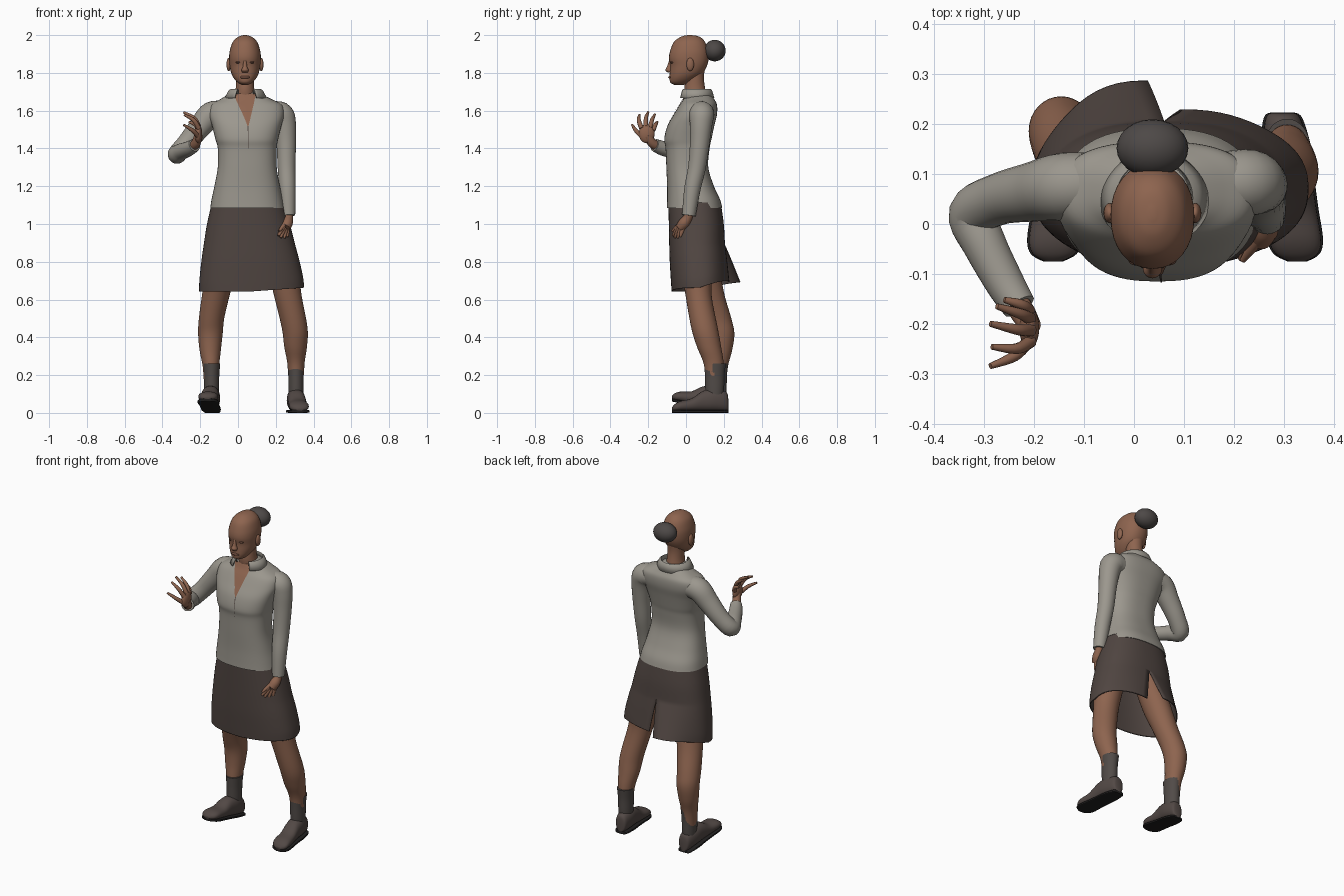
import bpy, bmesh, math
from mathutils import Vector
from mathutils.bvhtree import BVHTree

if "Cube" in bpy.data.objects:
    bpy.data.objects.remove(bpy.data.objects["Cube"])

CX = 0.037  # head centre line


def material(name, r, g, b):
    m = bpy.data.materials.new(name)
    m.diffuse_color = (r, g, b, 1)
    m.use_nodes = True
    m.node_tree.nodes["Principled BSDF"].inputs["Base Color"].default_value = m.diffuse_color
    return m


SKIN = material("brown_skin", 0.27, 0.128, 0.078)
DARK_SKIN = material("dark_skin", 0.17, 0.078, 0.052)
SHIRT = material("grey_shirt", 0.33, 0.31, 0.27)
SKIRT = material("dark_brown_skirt", 0.08, 0.06, 0.053)
HAIR = material("charcoal_hair", 0.075, 0.066, 0.063)
SOCK = material("dark_sock", 0.082, 0.07, 0.064)
SHOE = material("dark_shoe", 0.085, 0.066, 0.06)
SOLE = material("black_sole", 0.015, 0.014, 0.014)


def smooth(rows, k=5):
    """Catmull-Rom resampling of number rows."""
    out = []
    for i in range(len(rows) - 1):
        a, b, c, d = (rows[max(0, min(len(rows) - 1, j))] for j in (i - 1, i, i + 1, i + 2))
        for s in range(k):
            t = s / k
            out.append([0.5 * (2 * q + (r - p) * t + (2 * p - 5 * q + 4 * r - w) * t * t
                               + (3 * q - p - 3 * r + w) * t ** 3)
                        for p, q, r, w in zip(a, b, c, d)])
    return out + [list(rows[-1])]


def skin_rings(name, rings, mat, closed=True, caps=True):
    """Bridge a list of point rings into one surface."""
    bm = bmesh.new()
    vs = [[bm.verts.new(p) for p in r] for r in rings]
    n = len(vs[0])
    for a, b in zip(vs, vs[1:]):
        for i in range(n if closed else n - 1):
            j = (i + 1) % n
            bm.faces.new((a[i], a[j], b[j], b[i]))
    if caps:
        bm.faces.new(vs[0])
        bm.faces.new(vs[-1])
    bmesh.ops.remove_doubles(bm, verts=bm.verts, dist=1e-5)
    bmesh.ops.recalc_face_normals(bm, faces=bm.faces)
    me = bpy.data.meshes.new(name)
    bm.to_mesh(me)
    bm.free()
    me.materials.append(mat)
    ob = bpy.data.objects.new(name, me)
    bpy.context.collection.objects.link(ob)
    return ob


def oval(a, p=2.0):
    c, s = math.cos(a), math.sin(a)
    return (math.copysign(abs(c) ** (2 / p), c), math.copysign(abs(s) ** (2 / p), s))


def angles(n):
    return [2 * math.pi * i / n for i in range(n)]


def loft(name, rows, mat, p=2.0, n=32):
    """Rows: z, x centre, y centre, x radius, y radius."""
    return skin_rings(name, [[(cx + rx * u, cy + ry * v, z) for u, v in (oval(a, p) for a in angles(n))]
                             for z, cx, cy, rx, ry in smooth(rows)], mat)


def box_rows(rows):
    """z, x0, x1, y0, y1 -> centre and radius rows."""
    return [(z, (a + b) / 2, (c + d) / 2, (b - a) / 2, (d - c) / 2) for z, a, b, c, d in rows]


def tube(name, rows, mat, n=16, k=5):
    """Rows: x, y, z, radius along a bending path."""
    pts = smooth(rows, k)
    pos = [Vector(p[:3]) for p in pts]
    rings, side = [], None
    for i, p in enumerate(pts):
        d = (pos[min(i + 1, len(pos) - 1)] - pos[max(i - 1, 0)]).normalized()
        side = d.orthogonal() if side is None else side - d * side.dot(d)
        side.normalize()
        up = d.cross(side)
        rings.append([pos[i] + p[3] * (side * math.cos(a) + up * math.sin(a)) for a in angles(n)])
    return skin_rings(name, rings, mat)


def ball(name, loc, size, mat):
    bm = bmesh.new()
    bmesh.ops.create_uvsphere(bm, u_segments=24, v_segments=14, radius=1)
    for v in bm.verts:
        v.co = Vector(loc) + Vector(v.co[i] * size[i] for i in range(3))
    me = bpy.data.meshes.new(name)
    bm.to_mesh(me)
    bm.free()
    me.materials.append(mat)
    ob = bpy.data.objects.new(name, me)
    bpy.context.collection.objects.link(ob)


# Head: z, half width, front y, back y
head = [(2.0, .006, .01, .03), (1.992, .034, -.025, .07), (1.965, .064, -.063, .1), (1.92, .08, -.083, .117),
        (1.88, .084, -.09, .12), (1.84, .081, -.084, .112), (1.80, .073, -.086, .09), (1.77, .058, -.087, .055),
        (1.748, .038, -.082, .02), (1.736, .016, -.06, -.01)]
loft("head", box_rows([(z, CX - w, CX + w, f, b) for z, w, f, b in head]), SKIN, 2.15)
loft("nose", [(1.87, CX, -.078, .008, .01), (1.835, CX, -.086, .011, .014), (1.815, CX, -.09, .019, .019),
              (1.802, CX, -.084, .014, .013)], SKIN, n=16)
ball("lips", (CX, -.079, 1.777), (.027, .015, .009), DARK_SKIN)
for s, tag in ((-1, "right"), (1, "left")):
    ball(tag + "_eye", (CX + s * .034, -.07, 1.856), (.015, .013, .007), DARK_SKIN)
    ball(tag + "_ear", (CX + s * .086, .022, 1.845), (.012, .02, .035), SKIN)
ball("hair_bun", (CX, .152, 1.918), (.072, .058, .057), HAIR)
loft("neck", [(1.83, CX, .05, .05, .05), (1.77, CX, .047, .047, .048), (1.71, CX, .047, .05, .056),
              (1.64, CX, .06, .066, .06)], SKIN)

# Shirt body
torso = loft("shirt_body", box_rows([
    (1.085, -.147, .247, -.101, .192), (1.13, -.14, .238, -.1, .18), (1.2, -.125, .222, -.1, .148),
    (1.3, -.107, .205, -.104, .118), (1.4, -.107, .205, -.108, .125), (1.45, -.12, .213, -.115, .135),
    (1.52, -.137, .23, -.098, .15), (1.58, -.155, .245, -.065, .164), (1.63, -.145, .235, -.035, .164),
    (1.66, -.095, .18, -.014, .15), (1.69, -.045, .118, 0, .128), (1.705, -.02, .09, .01, .11)]),
    SHIRT, 2.5, 64)

# Open neckline and placket, laid on the shirt front
tree = BVHTree.FromPolygons([v.co for v in torso.data.vertices], [p.vertices[:] for p in torso.data.polygons])


def front_plate(name, rows, mat, lift, steps=8):
    """Rows: z, left x, right x, projected onto the shirt."""
    grid = []
    for z, a, b in smooth(rows, 6):
        line = []
        for i in range(steps + 1):
            x = a + (b - a) * i / steps
            hit = tree.ray_cast(Vector((x, -1, z)), Vector((0, 1, 0)))[0]
            line.append((x, (hit.y if hit else 0) - lift, z))
        grid.append(line)
    skin_rings(name, grid, mat, closed=False, caps=False)


front_plate("neckline", [(1.69, -.025, .095), (1.63, .002, .082), (1.57, .03, .068), (1.52, .05, .056)], SKIN, .004)
front_plate("placket_seam", [(1.52, .05, .055), (1.46, .053, .056), (1.4, .053, .055)], SKIRT, .002, 2)

# Folded collar, open at the front
collar = []
for rx, ry, z in ((.07, .072, 1.69), (.077, .078, 1.716), (.09, .086, 1.708), (.112, .098, 1.668)):
    row = []
    for i in range(37):
        a = math.radians(-58 + 296 * i / 36)
        row.append((CX + .004 + rx * math.cos(a), .052 + ry * math.sin(a), z))
    collar.append(row)
skin_rings("collar", collar, SHIRT, closed=False, caps=False).modifiers.new("cloth", "SOLIDIFY").thickness = .006

# Sleeves
tube("left_sleeve", [(.16, .082, 1.585, .06), (.225, .083, 1.58, .067), (.247, .08, 1.53, .06),
                     (.255, .073, 1.43, .052), (.257, .058, 1.3, .047), (.262, .033, 1.18, .043),
                     (.267, .015, 1.045, .036)], SHIRT, 24)
tube("right_sleeve", [(-.07, .08, 1.585, .062), (-.14, .075, 1.58, .068), (-.2, .065, 1.515, .06),
                      (-.27, .05, 1.43, .052), (-.322, .02, 1.37, .05), (-.3, -.04, 1.383, .044),
                      (-.258, -.12, 1.4, .039), (-.23, -.165, 1.418, .034)], SHIRT, 24)

# Raised hand
tube("right_wrist", [(-.24, -.15, 1.41, .026), (-.222, -.18, 1.43, .025), (-.208, -.205, 1.47, .022)], SKIN)
ball("right_palm", (-.21, -.208, 1.478), (.02, .042, .05), SKIN)
fingers = [((-.212, -.235, 1.465), (-.24, -.265, 1.495), (-.288, -.285, 1.525)),
           ((-.207, -.235, 1.505), (-.235, -.25, 1.55), (-.285, -.246, 1.578)),
           ((-.207, -.213, 1.515), (-.232, -.212, 1.56), (-.288, -.2, 1.592)),
           ((-.208, -.19, 1.51), (-.228, -.18, 1.55), (-.275, -.165, 1.58)),
           ((-.21, -.175, 1.495), (-.225, -.162, 1.525), (-.26, -.152, 1.54))]
for i, f in enumerate(fingers):
    tube("right_finger_%d" % i, [(*p, r) for p, r in zip(f, (.013, .011, .006))], SKIN, 10)

# Lowered hand
tube("left_palm", [(.268, .018, 1.07, .026), (.267, .01, 1.035, .024), (.26, -.01, 1.005, .03),
                   (.25, -.03, .98, .026)], SKIN)
tips = [(.218, -.073, .962), (.214, -.07, .938), (.226, -.06, .927), (.245, -.045, .925), (.262, -.03, .932)]
bases = [(.252, -.025, 1.005), (.24, -.04, .985), (.245, -.035, .978), (.252, -.028, .972), (.26, -.018, .972)]
for i, (b, t) in enumerate(zip(bases, tips)):
    mid = [(p + q) / 2 for p, q in zip(b, t)]
    tube("left_finger_%d" % i, [(*b, .014), (*mid, .011), (*t, .006)], SKIN, 10)

# Skirt: open ring starting and ending at the back slit
rings = []
for z, x0, x1, y0, y1 in smooth([(1.115, -.138, .243, -.093, .184), (1.0, -.164, .275, -.091, .2),
                                 (.9, -.18, .3, -.089, .206), (.8, -.194, .325, -.086, .212),
                                 (.7, -.204, .345, -.08, .216), (.643, -.205, .35, -.076, .218)], 8):
    f = max(0, (0.89 - z) / 0.247)
    ring = []
    for i in range(73):
        t = 2 * math.pi * i / 72
        u, v = oval(math.pi / 2 + t, 2.35)
        left, right = math.exp(-(t / .75) ** 2), math.exp(-((2 * math.pi - t) / .5) ** 2)
        x = (x0 + x1) / 2 + (x1 - x0) / 2 * u - .045 * f * left + .02 * f * right
        y = (y0 + y1) / 2 + (y1 - y0) / 2 * v + .07 * f * left + .012 * f * right
        lift = f * (.05 * max(0, v) + .02 * max(0, u))
        ring.append((x, y, z + lift))
    rings.append(ring)
cloth = skin_rings("skirt", rings, SKIRT, closed=False, caps=False).modifiers.new("cloth", "SOLIDIFY")
cloth.thickness = .005

# Legs and socks: z, x, y, x radius, y radius
legs = {"right": [(.95, -.04, .06, .085, .085), (.75, -.09, .095, .08, .085), (.62, -.118, .13, .073, .075),
                  (.5, -.14, .168, .067, .072), (.42, -.146, .188, .065, .068), (.33, -.147, .184, .056, .06),
                  (.24, -.143, .17, .043, .051), (.1, -.14, .165, .037, .044)],
        "left": [(.95, .19, .05, .085, .085), (.75, .24, .06, .08, .08), (.62, .264, .067, .073, .069),
                 (.45, .3, .098, .068, .07), (.35, .305, .122, .06, .064), (.25, .307, .148, .044, .052),
                 (.1, .307, .152, .037, .044)]}
for tag, rows in legs.items():
    loft(tag + "_leg", rows, SKIN)
    x, y = rows[-1][1:3]
    loft(tag + "_sock", [(.262, x, y + .002, .046, .057), (.2, x, y, .041, .052), (.13, x, y, .04, .05),
                         (.08, x, y, .038, .046)], SOCK)


# Shoes: y, half width, bottom, top
def shoe(tag, cx, yaw, tilt):
    profile = [(.224, .018, .012, .075), (.212, .035, .008, .112), (.15, .047, .008, .127), (.09, .047, .008, .116),
               (.03, .049, .008, .077), (-.03, .052, .008, .062), (-.06, .042, .008, .046), (-.075, .016, .012, .028)]
    for name, wide, sole in (("_shoe", 0, False), ("_sole", .004, True)):
        rings = []
        for y, w, lo, hi in smooth(profile):
            lo, hi = (0, .016) if sole else (lo, hi)
            x, z = cx + yaw * (.15 - y), (lo + hi) / 2 + tilt * (.2 - y)
            rings.append([(x + (w + wide) * u, y, max(0, z + (hi - lo) / 2 * v))
                          for u, v in (oval(a, 5 if sole else 2.3) for a in angles(24))])
        skin_rings(tag + name, rings, SOLE if sole else SHOE)


shoe("left", .305, .1, 0)
shoe("right", -.142, -.09, .22)

# Smooth shading with crisp edges
bpy.ops.object.select_all(action='SELECT')
bpy.context.view_layer.objects.active = torso
bpy.ops.object.shade_smooth_by_angle(angle=math.radians(45))
